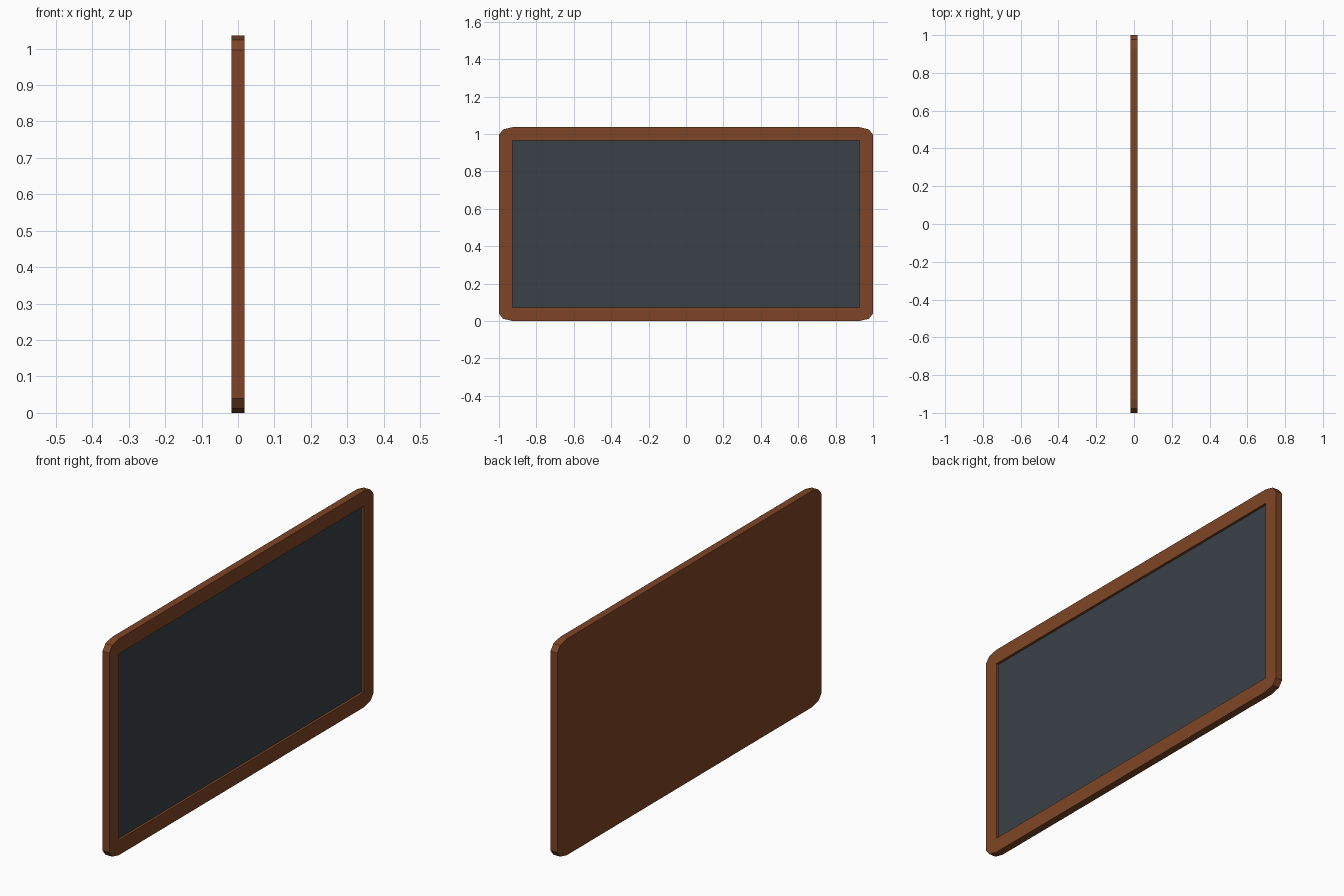
import bpy, bmesh

if "Cube" in bpy.data.objects:
    bpy.data.objects.remove(bpy.data.objects["Cube"])

W, H, T = 1.0, 1.036, 0.018      # half width, height, half thickness
IN_Y, IN_Z = 0.928, 0.447        # recess half sizes
FLOOR_X = 0.006                  # recess floor depth
CZ = H / 2


def material(name, col):
    m = bpy.data.materials.new(name)
    m.diffuse_color = (*col, 1)
    m.use_nodes = True
    m.node_tree.nodes["Principled BSDF"].inputs["Base Color"].default_value = m.diffuse_color
    return m


def finish(name, bm, mat):
    bmesh.ops.recalc_face_normals(bm, faces=bm.faces)
    me = bpy.data.meshes.new(name)
    bm.to_mesh(me)
    bm.free()
    me.materials.append(mat)
    ob = bpy.data.objects.new(name, me)
    bpy.context.collection.objects.link(ob)
    return ob


wood = material("brown wood", (0.210, 0.060, 0.019))
slate = material("dark slate", (0.042, 0.052, 0.065))

# Corner cut, as insets from the outer edges (y, z)
cut = [(0.0, 0.040), (0.022, 0.012), (0.072, 0.0)]
signs = [(1, 1), (-1, 1), (-1, -1), (1, -1)]

# Wooden frame: solid back, rounded outline, recessed front opening
bm = bmesh.new()
corners = []
for sy, sz in signs:
    pts = cut if sy * sz > 0 else cut[::-1]
    ring = [(sy * (W - a), CZ + sz * (CZ - b)) for a, b in pts]
    front = [bm.verts.new((T, y, z)) for y, z in ring]
    back = [bm.verts.new((-T, y, z)) for y, z in ring]
    lip = bm.verts.new((T, sy * IN_Y, CZ + sz * IN_Z))
    base = bm.verts.new((FLOOR_X, sy * IN_Y, CZ + sz * IN_Z))
    corners.append((front, back, lip, base))

for i, (f, b, lip, base) in enumerate(corners):
    f2, b2, lip2, base2 = corners[(i + 1) % 4]
    for k in range(2):
        bm.faces.new((f[k], f[k + 1], lip))
        bm.faces.new((f[k], b[k], b[k + 1], f[k + 1]))
    bm.faces.new((f[2], f2[0], lip2, lip))
    bm.faces.new((f[2], b[2], b2[0], f2[0]))
    bm.faces.new((lip, lip2, base2, base))
bm.faces.new([v for c in corners for v in c[1]])
floor = bm.faces.new([c[3] for c in corners])
bmesh.ops.recalc_face_normals(bm, faces=bm.faces)
floor.material_index = 1         # writing surface
board = finish("framed_board", bm, wood)
board.data.materials.append(slate)
